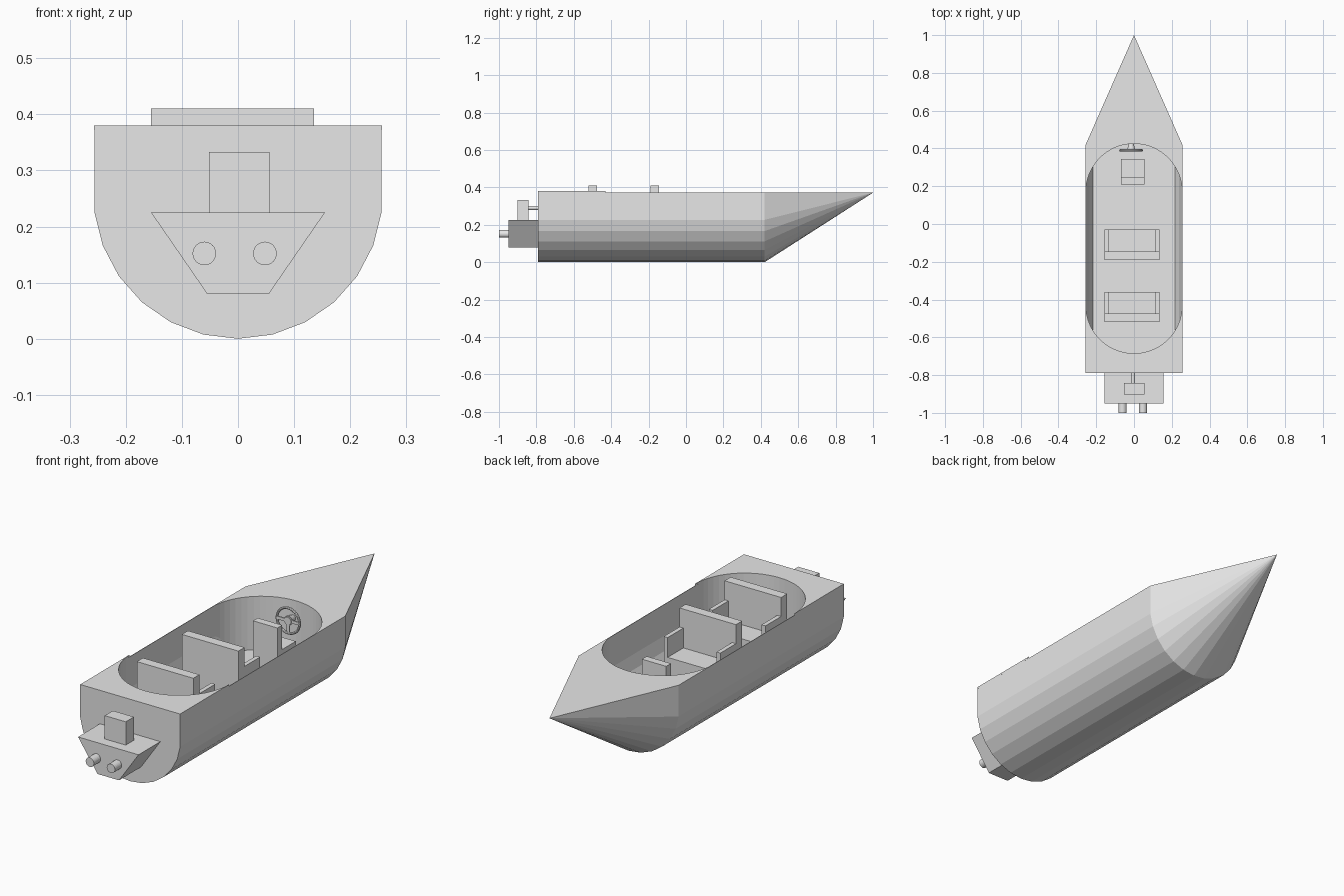
import bpy, bmesh
from math import pi, sin, cos, radians
from mathutils import Matrix

if "Cube" in bpy.data.objects:
    bpy.data.objects.remove(bpy.data.objects["Cube"], do_unlink=True)

grey = bpy.data.materials.new("plain grey")
grey.use_nodes = True
colour = (0.8, 0.8, 0.8, 1)
grey.diffuse_color = colour
grey.node_tree.nodes["Principled BSDF"].inputs["Base Color"].default_value = colour


def finish(name, bm):
    bmesh.ops.recalc_face_normals(bm, faces=bm.faces)
    mesh = bpy.data.meshes.new(name)
    bm.to_mesh(mesh)
    bm.free()
    mesh.materials.append(grey)
    obj = bpy.data.objects.new(name, mesh)
    bpy.context.collection.objects.link(obj)
    return obj


def prism(name, points, offset):
    """Extrude a closed 3D outline along an offset."""
    bm = bmesh.new()
    face = bm.faces.new([bm.verts.new(p) for p in points])
    new = bmesh.ops.extrude_face_region(bm, geom=[face])["geom"]
    bmesh.ops.translate(bm, vec=offset, verts=[v for v in new if isinstance(v, bmesh.types.BMVert)])
    return finish(name, bm)


def box(name, x, y, z):
    outline = [(x[0], y[0], z[0]), (x[1], y[0], z[0]), (x[1], y[1], z[0]), (x[0], y[1], z[0])]
    return prism(name, outline, (0, 0, z[1] - z[0]))


def rod(name, x, z, y0, y1, r0, r1=None, sides=24):
    """Cylinder or cone running along y."""
    bm = bmesh.new()
    place = Matrix.Translation((x, (y0 + y1) / 2, z)) @ Matrix.Rotation(-pi / 2, 4, "X")
    bmesh.ops.create_cone(bm, cap_ends=True, segments=sides, radius1=r0,
                          radius2=r0 if r1 is None else r1, depth=y1 - y0, matrix=place)
    return finish(name, bm)


def boolean(obj, cutter, operation):
    mod = obj.modifiers.new("cut", "BOOLEAN")
    mod.object, mod.operation, mod.solver = cutter, operation, "EXACT"
    bpy.context.view_layer.objects.active = obj
    bpy.ops.object.modifier_apply(modifier=mod.name)


def hull_outline(r, y, top):
    """Round-bottomed cross-section with straight upper sides."""
    angles = [-pi / 2 + k * pi / 13 for k in range(-6, 7)]
    arc = [(r * cos(a), y, 0.258 + r * sin(a)) for a in angles]
    return [(arc[0][0], y, top)] + arc + [(arc[-1][0], y, top)]


# Hull with a pointed bow
STERN, SHOULDER, DECK, FLOOR = -0.79, 0.42, 0.372, 0.125
bm = bmesh.new()
back = [bm.verts.new(p) for p in hull_outline(0.258, STERN, DECK)]
front = [bm.verts.new(p) for p in hull_outline(0.258, SHOULDER, DECK)]
tip = bm.verts.new((0, 1, DECK))
bm.faces.new(back)
for i in range(len(back)):
    j = (i + 1) % len(back)
    bm.faces.new((back[i], back[j], front[j], front[i]))
    bm.faces.new((front[i], front[j], tip))
hull = finish("hull", bm)

# Cockpit opening with rounded ends
R = 0.255
steps = [radians(a) for a in range(0, 181, 6)]
oval = [(R * cos(a), 0.17 + R * sin(a), FLOOR) for a in steps]
oval += [(-R * cos(a), -0.43 - R * sin(a), FLOOR) for a in steps]
opening = prism("opening_cutter", oval, (0, 0, 0.5))
cockpit = prism("cockpit_cutter", hull_outline(0.2555, -0.75, 0.5), (0, 1.25, 0))
boolean(cockpit, opening, "INTERSECT")
boolean(hull, cockpit, "DIFFERENCE")

# Raised deck plate at the stern
stern_deck = box("stern_deck", (-0.2562, 0.2562), (STERN, -0.43), (DECK, 0.38))
boolean(stern_deck, opening, "DIFFERENCE")
for cutter in (opening, cockpit):
    bpy.data.objects.remove(cutter, do_unlink=True)

# Bench seats with armrests
for name, y in (("middle_bench", -0.19), ("rear_bench", -0.52)):
    box(name + "_back", (-0.155, 0.135), (y, y + 0.045), (FLOOR, 0.41))
    box(name + "_seat", (-0.135, 0.115), (y + 0.045, y + 0.16), (FLOOR, 0.23))
    for side, x in (("right", -0.155), ("left", 0.115)):
        box(f"{name}_{side}_arm", (x, x + 0.02), (y + 0.045, y + 0.16), (FLOOR, 0.322))

# Driver seat
box("driver_seat_back", (-0.07, 0.055), (0.21, 0.245), (FLOOR, 0.343))
box("driver_seat", (-0.07, 0.055), (0.245, 0.345), (FLOOR, 0.23))

# Steering wheel: rim, hub, spokes and column
WX, WY, WZ = -0.015, 0.39, 0.29
bpy.ops.mesh.primitive_torus_add(location=(WX, WY, WZ), rotation=(pi / 2, 0, 0), major_segments=32,
                                 minor_segments=8, major_radius=0.058, minor_radius=0.006)
rim = bpy.context.object
rim.name = "steering_wheel_rim"
rim.data.materials.append(grey)
bpy.ops.object.shade_smooth_by_angle()
rod("steering_hub", WX, WZ, WY - 0.006, WY + 0.004, 0.018)
for i, angle in enumerate((0, 90, 180)):
    spoke = box(f"steering_spoke_{i + 1}", (0.01, 0.057), (-0.003, 0.003), (-0.007, 0.007))
    spoke.matrix_world = Matrix.Translation((WX, WY, WZ)) @ Matrix.Rotation(radians(angle), 4, "Y")
rod("steering_column", WX, WZ, WY, 0.43, 0.022, 0.012)

# Outboard motor
prism("motor_body", [(-0.155, -0.95, 0.225), (-0.055, -0.95, 0.08),
                     (0.055, -0.95, 0.08), (0.155, -0.95, 0.225)], (0, 0.16, 0))
box("motor_head", (-0.052, 0.056), (-0.902, -0.842), (0.225, 0.333))
rod("motor_link", -0.005, 0.29, -0.842, STERN, 0.011)
for side, x in (("right", -0.06), ("left", 0.048)):
    rod(side + "_exhaust", x, 0.152, -1, -0.95, 0.021)
